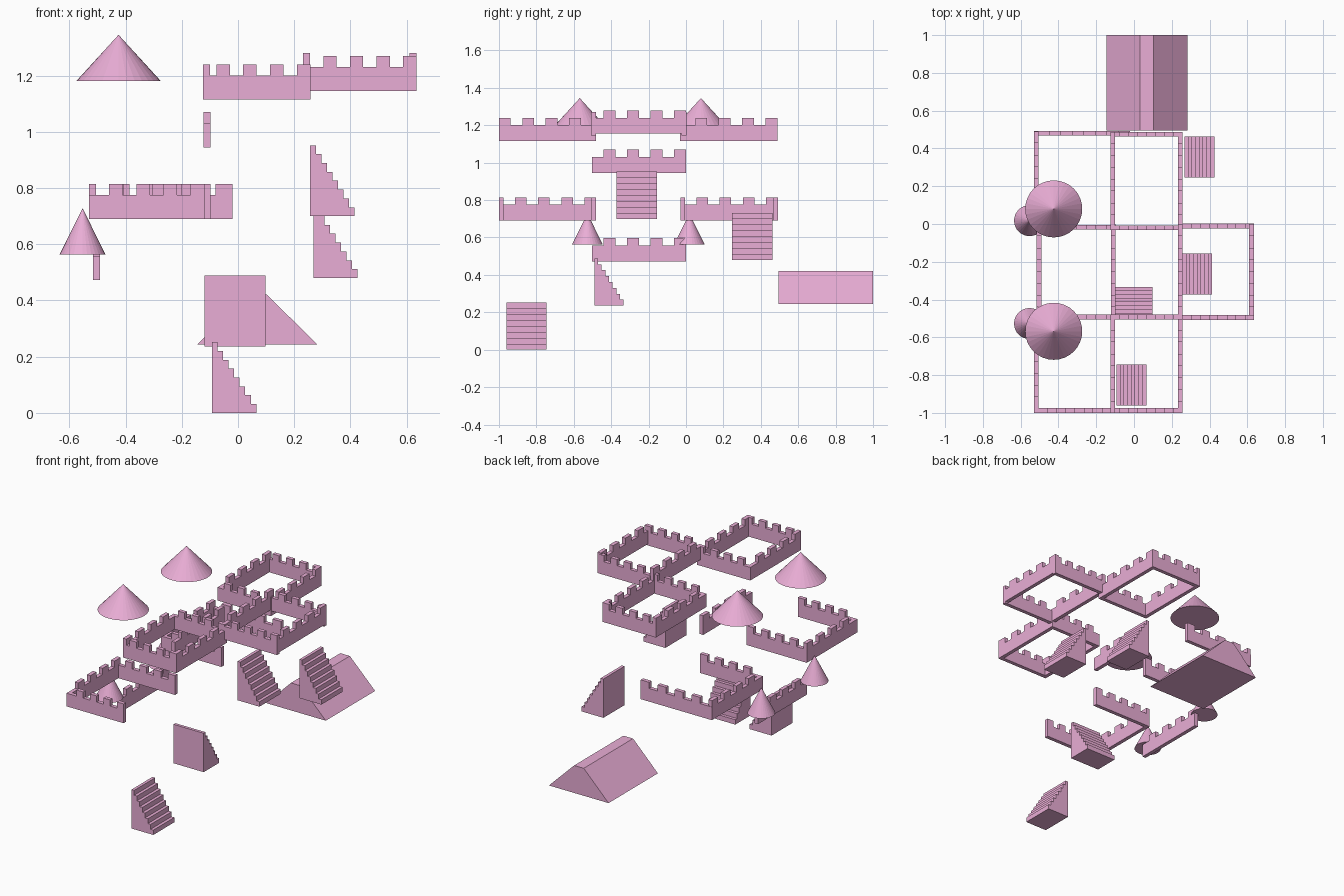
import bpy, bmesh, math
from mathutils import Vector

if "Cube" in bpy.data.objects:
    bpy.data.objects.remove(bpy.data.objects["Cube"])

pink = bpy.data.materials.new("pink")
pink.diffuse_color = (0.82, 0.42, 0.67, 1)
pink.use_nodes = True
pink.node_tree.nodes["Principled BSDF"].inputs["Base Color"].default_value = pink.diffuse_color
T = 0.025        # wall thickness
BASE, TOP = 0.085, 0.125   # parapet height, height with merlons


def prism(bm, pts, axis, lo, hi):
    """Extrude a (u, z) profile; u runs along `axis`, depth lo..hi along the other."""
    def at(u, v, z):
        return (u, v, z) if axis == 'x' else (v, u, z)
    face = bm.faces.new([bm.verts.new(at(u, lo, z)) for u, z in pts])
    ext = bmesh.ops.extrude_face_region(bm, geom=[face])
    vs = [g for g in ext['geom'] if isinstance(g, bmesh.types.BMVert)]
    bmesh.ops.translate(bm, verts=vs, vec=Vector(at(0, hi - lo, 0)))


def finish(bm, name):
    bmesh.ops.recalc_face_normals(bm, faces=bm.faces[:])
    me = bpy.data.meshes.new(name)
    bm.to_mesh(me)
    bm.free()
    me.materials.append(pink)
    ob = bpy.data.objects.new(name, me)
    bpy.context.collection.objects.link(ob)
    return ob


def wall(bm, axis, a, b, side, z, gap_first=True, lead=0.0, cells=8):
    """Crenellated wall from a to b; `side` is its lower depth coordinate."""
    step = (b - a) / cells
    pts = [(a - lead, z)]
    if lead:
        pts.append((a - lead, z + BASE))
    for i in range(cells):
        merlon = (i % 2 == 1) == gap_first
        h = z + (TOP if merlon else BASE)
        if not (lead and i == 0):
            pts.append((a + i * step, h))
        pts.append((a + (i + 1) * step, h))
    pts.append((b, z))
    prism(bm, pts, axis, side, side + T)


def battlement(name, walls):
    bm = bmesh.new()
    for w in walls:
        wall(bm, *w)
    finish(bm, name)


def stairs(name, axis, u, z, lo, hi, run=0.157, rise=0.252, n=8):
    pts = [(u, z)]
    for i in range(n):
        h = z + rise * (n - i) / n
        pts += [(u + run * i / n, h), (u + run * (i + 1) / n, h)]
    pts.append((u + run, z))
    bm = bmesh.new()
    prism(bm, pts, axis, lo, hi)
    finish(bm, name)


def cone(name, x, y, z, r, h):
    bm = bmesh.new()
    bmesh.ops.create_cone(bm, cap_ends=True, segments=32, radius1=r, radius2=0, depth=h)
    finish(bm, name).location = (x, y, z + h / 2)


# Closed square battlements on the upper level
battlement("upper_battlement_front", [
    ('x', -0.125, 0.258, -1.0, 1.115), ('x', -0.125, 0.258, -0.505, 1.115),
    ('y', -1.0, -0.5, -0.125, 1.115, False), ('y', -1.0, -0.5, 0.233, 1.115, False)])
battlement("upper_battlement_back", [
    ('x', -0.125, 0.258, -0.033, 1.115), ('x', -0.125, 0.258, 0.463, 1.115),
    ('y', -0.013, 0.488, -0.125, 1.115), ('y', -0.013, 0.488, 0.233, 1.115)])
battlement("upper_battlement_right", [
    ('x', 0.256, 0.635, -0.507, 1.145), ('x', 0.256, 0.635, -0.023, 1.145),
    ('y', -0.503, 0.0, 0.232, 1.155), ('y', -0.503, 0.0, 0.61, 1.155)])

# U-shaped battlements on the middle level, open towards the right
battlement("middle_battlement_front", [
    ('x', -0.507, -0.12, -1.0, 0.69, True, 0.023),
    ('x', -0.507, -0.098, -0.505, 0.69, True, 0.023),
    ('y', -0.977, -0.48, -0.53, 0.69, True, 0.023)])
battlement("middle_battlement_back", [
    ('x', -0.507, -0.098, -0.03, 0.69, True, 0.023),
    ('x', -0.507, -0.02, 0.468, 0.69, True, 0.023),
    ('y', -0.007, 0.49, -0.53, 0.69, True, 0.023)])

# Single walls
battlement("inner_wall_high", [('y', -0.503, 0.0, -0.123, 0.945)])
battlement("inner_wall_low", [('y', -0.503, 0.0, -0.516, 0.472)])

# Staircases
stairs("stairs_bottom", 'x', -0.092, 0.0, -0.96, -0.745)
stairs("stairs_high", 'x', 0.257, 0.70, -0.372, -0.155)
stairs("stairs_back", 'x', 0.268, 0.48, 0.247, 0.463)
stairs("stairs_inner", 'y', -0.49, 0.236, -0.12, 0.097)

# Conical tower roofs: a large and a small one at each of two depths
for tag, yl, ys in (("front", -0.568, -0.527), ("back", 0.08, 0.018)):
    cone("large_roof_" + tag, -0.425, yl, 1.18, 0.151, 0.165)
    cone("small_roof_" + tag, -0.553, ys, 0.563, 0.082, 0.165)

# Long flat-topped gable roof
bm = bmesh.new()
prism(bm, [(-0.145, 0.243), (0.033, 0.421), (0.102, 0.421), (0.283, 0.243)], 'x', 0.495, 1.0)
finish(bm, "long_roof")
